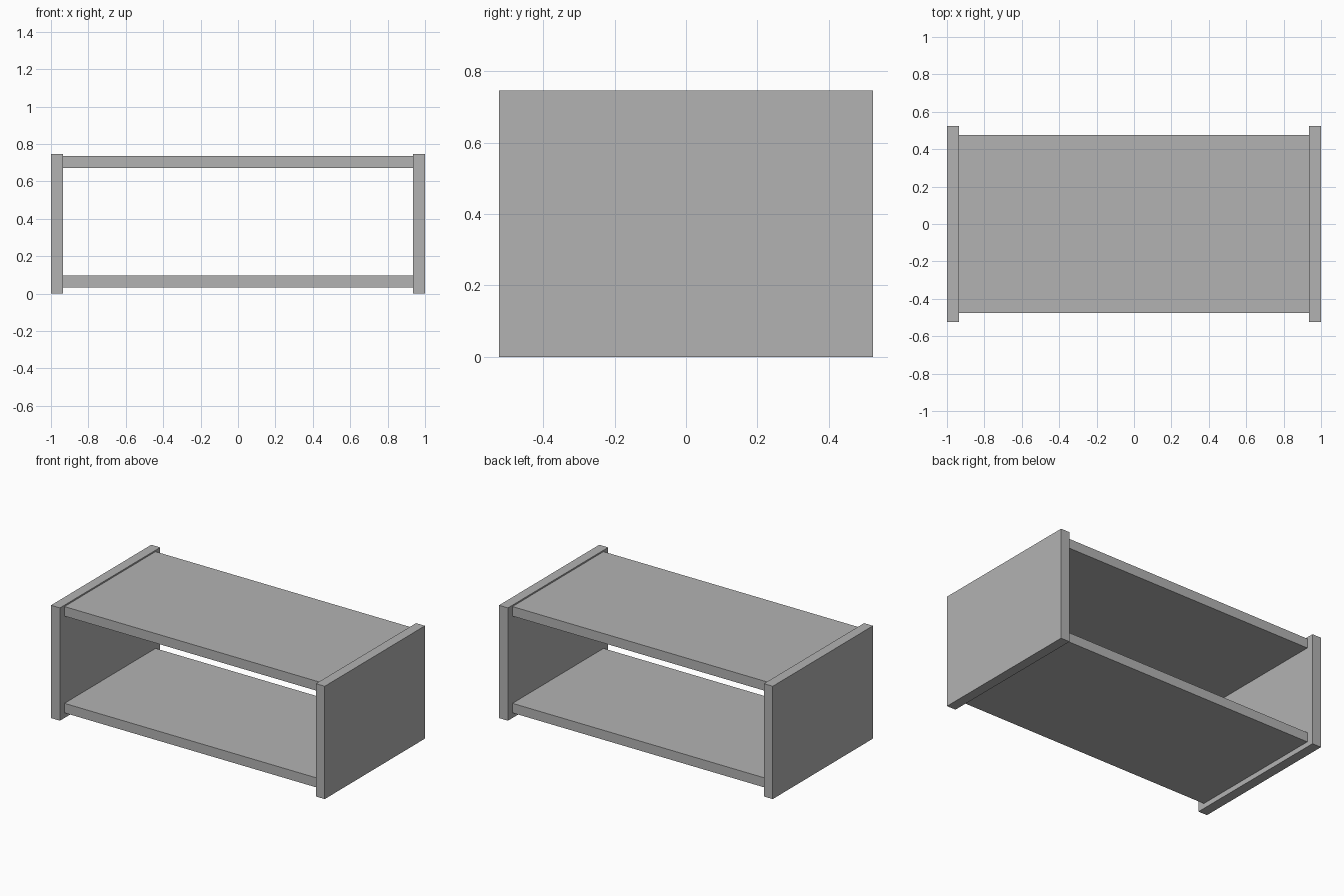
import bpy

if "Cube" in bpy.data.objects:
    bpy.data.objects.remove(bpy.data.objects["Cube"])

grey = bpy.data.materials.new("plain grey")
grey.diffuse_color = (0.45, 0.45, 0.45, 1)
grey.use_nodes = True
grey.node_tree.nodes["Principled BSDF"].inputs["Base Color"].default_value = grey.diffuse_color


def board(name, center, size):
    bpy.ops.mesh.primitive_cube_add(size=1, location=center)
    ob = bpy.context.object
    ob.name = name
    ob.scale = size
    bpy.ops.object.transform_apply(location=False, rotation=False, scale=True)
    ob.data.materials.append(grey)


# upright end panels
T = 0.065
for side, sx in (("left", -1), ("right", 1)):
    board(side + "_end_panel", (sx * (1 - T / 2), 0, 0.3725), (T, 1.046, 0.745))

# horizontal boards between the panels
for name, z in (("bottom_shelf", 0.065), ("top_shelf", 0.704)):
    board(name, (0, 0, z), (2 - 2 * T, 0.95, 0.063))
